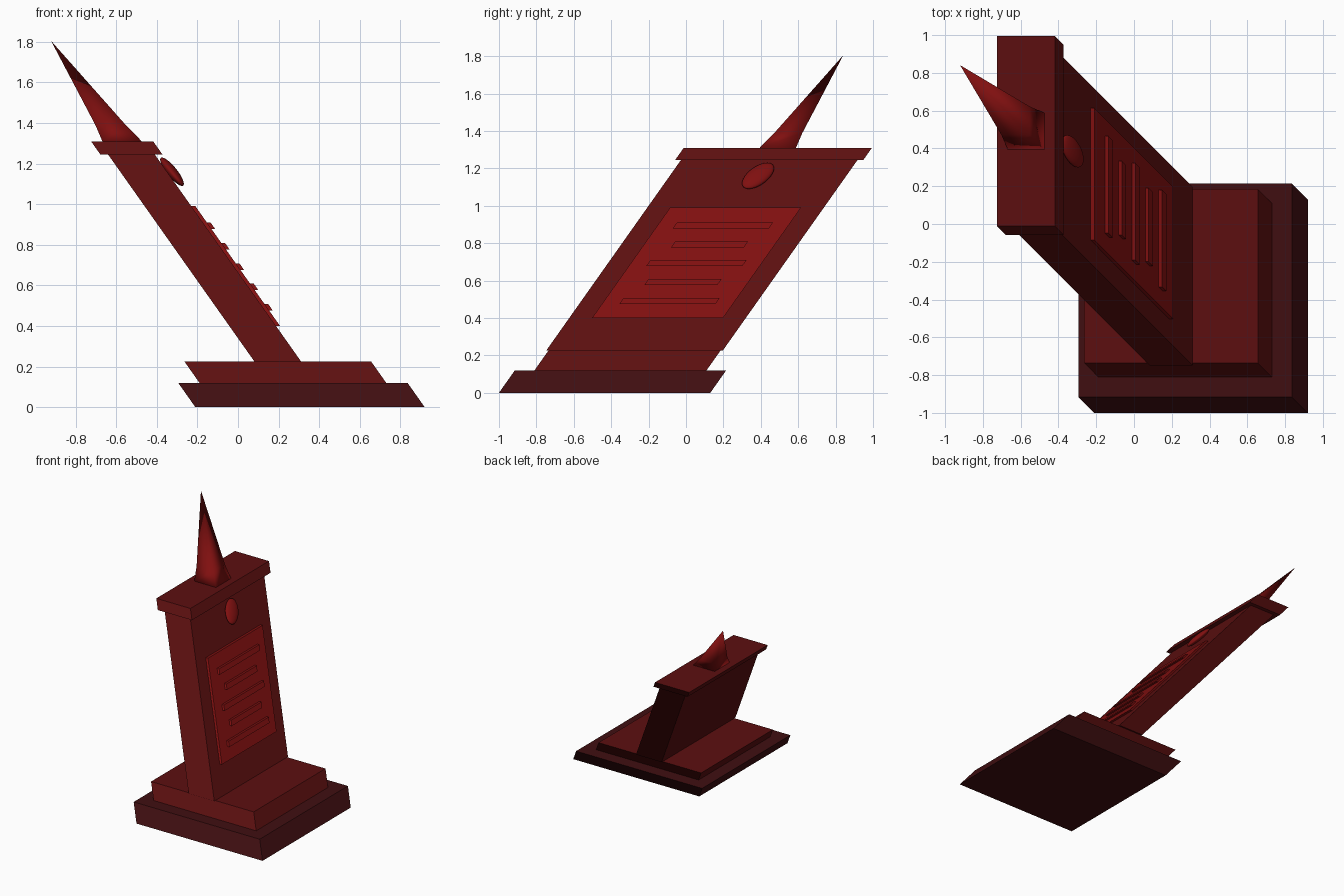
import bpy, bmesh
from mathutils import Matrix

cube = bpy.data.objects.get("Cube")
if cube:
    bpy.data.objects.remove(cube, do_unlink=True)

# Everything is built upright around the z axis, then slanted and moved in place
LEAN = 0.707
SLANT = Matrix(((1, 0, -LEAN, 0.355), (0, 1, LEAN, -0.435), (0, 0, 1, 0), (0, 0, 0, 1)))


def material(name, r, g, b):
    mat = bpy.data.materials.new(name)
    mat.use_nodes = True
    mat.diffuse_color = (r, g, b, 1)
    mat.node_tree.nodes["Principled BSDF"].inputs["Base Color"].default_value = (r, g, b, 1)
    return mat


DARK = material("dark maroon", 0.051, 0.0045, 0.0055)
STONE = material("deep red", 0.107, 0.0048, 0.005)
BRIGHT = material("crimson", 0.216, 0.005, 0.005)


def finish(name, bm, mat, smooth=False):
    bm.transform(SLANT)
    bmesh.ops.recalc_face_normals(bm, faces=bm.faces)
    mesh = bpy.data.meshes.new(name)
    bm.to_mesh(mesh)
    bm.free()
    mesh.materials.append(mat)
    for poly in mesh.polygons:
        poly.use_smooth = smooth
    obj = bpy.data.objects.new(name, mesh)
    bpy.context.collection.objects.link(obj)
    return obj


def block(name, mat, x0, x1, half_y, z0, z1):
    bm = bmesh.new()
    place = (Matrix.Translation(((x0 + x1) / 2, 0, (z0 + z1) / 2))
             @ Matrix.Diagonal((x1 - x0, 2 * half_y, z1 - z0, 1)))
    bmesh.ops.create_cube(bm, size=1, matrix=place)
    return finish(name, bm, mat)


# Stepped foot, column and cap
block("base_plinth", DARK, -0.565, 0.565, 0.565, 0, 0.12)
block("upper_step", STONE, -0.46, 0.46, 0.46, 0.12, 0.225)
block("column", STONE, -0.115, 0.115, 0.472, 0.225, 1.245)
block("cap", STONE, -0.153, 0.153, 0.503, 1.245, 1.31)

# Raised panel with alternating long and short bars
block("panel", BRIGHT, 0.11, 0.135, 0.35, 0.4, 0.99)
for i in range(5):
    z = 0.492 + 0.1005 * i
    block(f"panel_bar_{i + 1}", BRIGHT, 0.13, 0.153, 0.195 if i % 2 else 0.257, z - 0.016, z + 0.016)

# Flattened round medallion
bm = bmesh.new()
bmesh.ops.create_uvsphere(
    bm, u_segments=32, v_segments=16, radius=1,
    matrix=Matrix.Translation((0.14, 0, 1.16)) @ Matrix.Diagonal((0.031, 0.07, 0.07, 1)))
finish("medallion", bm, BRIGHT, True)

# Four-sided spire: flared foot and long point
bm = bmesh.new()
rings = []
for half, z in ((0.097, 1.31), (0.075, 1.389)):
    rings.append([bm.verts.new((sx * half, sy * half, z))
                  for sx, sy in ((1, 1), (-1, 1), (-1, -1), (1, -1))])
tip = bm.verts.new((0, 0, 1.805))
foot, neck = rings
bm.faces.new(foot)
for i in range(4):
    j = (i + 1) % 4
    bm.faces.new((foot[i], foot[j], neck[j], neck[i]))
    bm.faces.new((neck[i], neck[j], tip))
finish("spire", bm, BRIGHT, True)
